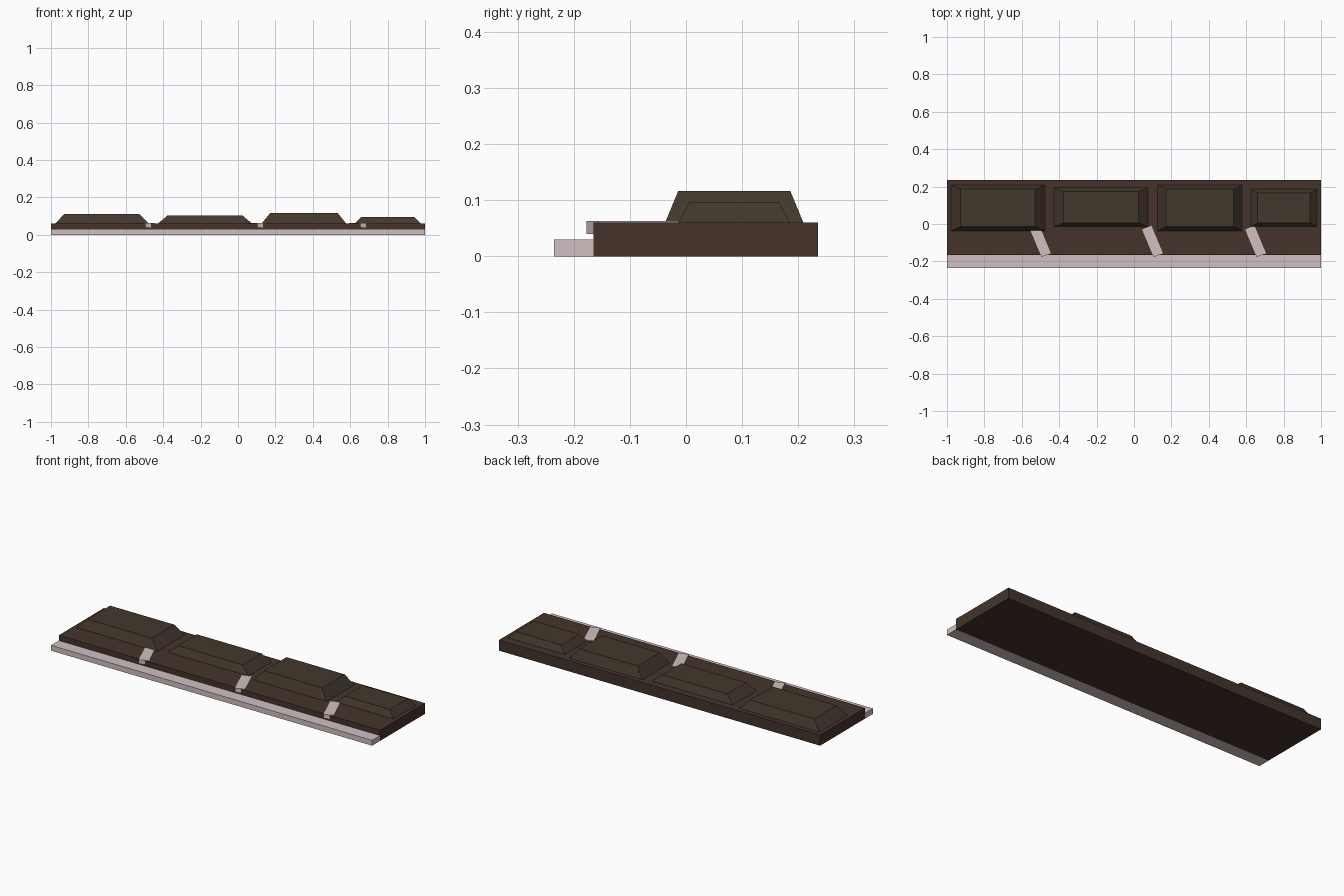
import bpy, bmesh, math
from mathutils import Matrix

if "Cube" in bpy.data.objects:
    bpy.data.objects.remove(bpy.data.objects["Cube"])


def material(name, rgb):
    m = bpy.data.materials.new(name)
    m.diffuse_color = [(c / 255) ** 2.2 for c in rgb] + [1]
    m.use_nodes = True
    m.node_tree.nodes["Principled BSDF"].inputs["Base Color"].default_value = m.diffuse_color
    return m


brown = material("dark brown", (70, 55, 47))
olive = material("olive brown", (68, 58, 48))
pink = material("pale pink", (208, 191, 191))


def block(name, mat, x, y, z, inset=(0, 0), turn=0):
    """Box given by its ranges; the top can be inset and the box turned about z."""
    bm = bmesh.new()
    bmesh.ops.create_cube(bm, size=1)
    sx, sy, sz = x[1] - x[0], y[1] - y[0], z[1] - z[0]
    for v in bm.verts:
        top = v.co.z > 0
        v.co.x *= sx - 2 * inset[0] * top
        v.co.y *= sy - 2 * inset[1] * top
        v.co.z *= sz
    bmesh.ops.rotate(bm, verts=bm.verts, matrix=Matrix.Rotation(turn, 3, 'Z'))
    me = bpy.data.meshes.new(name)
    bm.to_mesh(me)
    bm.free()
    me.materials.append(mat)
    ob = bpy.data.objects.new(name, me)
    ob.location = (sum(x) / 2, sum(y) / 2, sum(z) / 2)
    bpy.context.collection.objects.link(ob)


# Main slab and the low strip along its front edge
block("base_slab", brown, (-1, 1), (-0.165, 0.235), (0, 0.06))
block("front_strip", pink, (-1, 1), (-0.235, -0.165), (0, 0.03))

# Raised panels with sloped sides: x range, y range, top height, inset
panels = [((-0.98, -0.475), (-0.038, 0.21), 0.112, (0.053, 0.024)),
          ((-0.43, 0.077), (-0.015, 0.195), 0.102, (0.052, 0.021)),
          ((0.125, 0.58), (-0.038, 0.21), 0.116, (0.047, 0.024)),
          ((0.623, 0.98), (-0.015, 0.187), 0.096, (0.038, 0.021))]
for i, (x, y, top, inset) in enumerate(panels, 1):
    block(f"raised_panel_{i}", olive, x, y, (0.058, top), inset)

# Slanted bars laid into the slab between the panels
for i, cx in enumerate((-0.5, 0.099, 0.65), 1):
    block(f"slanted_bar_{i}", pink, (cx - 0.027, cx + 0.027),
          (-0.173, -0.013), (0.04, 0.0625), turn=math.radians(22.7))
